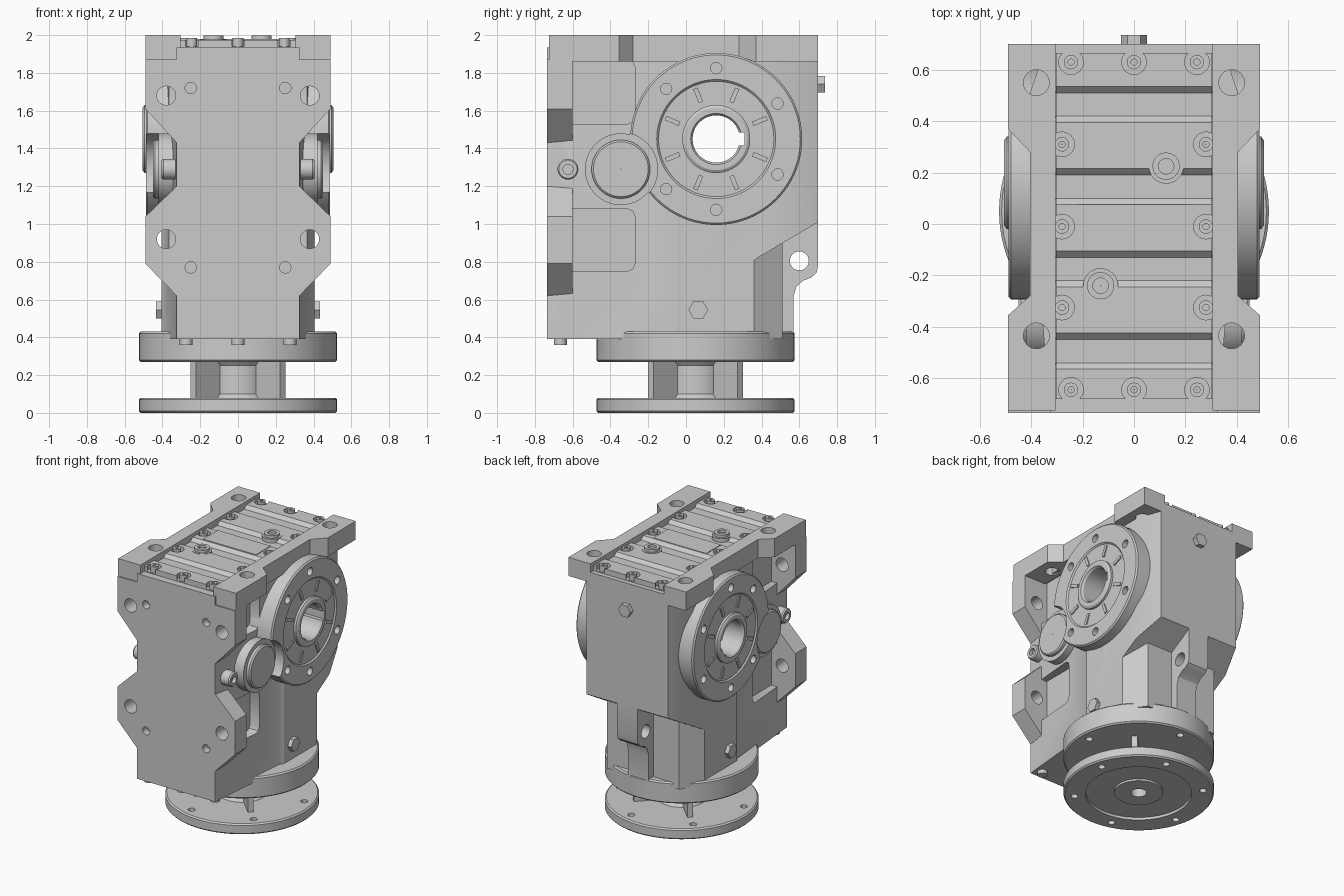
import bpy, bmesh, math
from mathutils import Vector

if "Cube" in bpy.data.objects:
    bpy.data.objects.remove(bpy.data.objects["Cube"])

AX = {'X': (1, 2, 0), 'Y': (0, 2, 1), 'Z': (0, 1, 2)}  # in-plane axes, then extrusion axis


def place(axis, u, v, w):
    p = [0, 0, 0]
    for i, c in zip(AX[axis], (u, v, w)):
        p[i] = c
    return p


def finish(name, bm):
    bmesh.ops.recalc_face_normals(bm, faces=bm.faces)
    me = bpy.data.meshes.new(name)
    bm.to_mesh(me)
    bm.free()
    ob = bpy.data.objects.new(name, me)
    bpy.context.collection.objects.link(ob)
    return ob


def prism(name, axis, pts, a, b):
    bm = bmesh.new()
    f = bm.faces.new([bm.verts.new(place(axis, u, v, a)) for u, v in pts])
    ext = bmesh.ops.extrude_face_region(bm, geom=[f])
    vs = [e for e in ext['geom'] if isinstance(e, bmesh.types.BMVert)]
    bmesh.ops.translate(bm, verts=vs, vec=Vector(place(axis, 0, 0, b - a)))
    return finish(name, bm)


def cyl(name, axis, u, v, r, a, b, n=32):
    t = 2 * math.pi / n
    return prism(name, axis, [(u + r * math.cos(i * t), v + r * math.sin(i * t)) for i in range(n)], a, b)


def rect(u0, u1, v0, v1):
    return [(u0, v0), (u1, v0), (u1, v1), (u0, v1)]


def lathe(name, axis, u, v, prof, n=64):
    """Closed (radius, height) profile turned about an axis."""
    bm = bmesh.new()
    t = 2 * math.pi / n
    rings = [[bm.verts.new(place(axis, u + r * math.cos(i * t), v + r * math.sin(i * t), h))
              for r, h in prof] for i in range(n)]
    m = len(prof)
    for i in range(n):
        p, q = rings[i], rings[(i + 1) % n]
        for j in range(m):
            k = (j + 1) % m
            bm.faces.new((p[j], p[k], q[k], q[j]))
    return finish(name, bm)


def boolean(ob, cutter, op='DIFFERENCE'):
    mod = ob.modifiers.new('cut', 'BOOLEAN')
    mod.object, mod.operation, mod.solver = cutter, op, 'EXACT'
    bpy.context.view_layer.objects.active = ob
    bpy.ops.object.modifier_apply(modifier=mod.name)
    bpy.data.objects.remove(cutter)


def sym(pts):
    """Mirror a right-hand half outline across u = 0."""
    return pts + [(-u, v) for u, v in reversed(pts)]


DY, DZ = 0.16, 1.45      # output bore centre
CY, CZ = -0.345, 1.29    # side cap centre
FY = 0.05                # input flange centre

# Main housing: plan outline trimmed by the side profile
body = prism('housing', 'Z', sym([(.325, -.735), (.385, -.06), (.405, -.03), (.405, .51), (.34, .70)]), .39, 1.935)
boolean(body, prism('trim', 'X', [(-.9, .2), (.36, .2), (.36, .81), (.70, 1.01), (.9, 1.13), (.9, 2.1), (-.9, 2.1)],
                    -1, 1), 'INTERSECT')
boolean(body, cyl('bore', 'X', DY, DZ, .16, -1, 1, 48))
for s in (1, -1):
    for z0, z1 in ((1.53, 1.87), (.75, 1.08)):
        c = .04
        pocket = [(-.6, z0), (-.27 - c, z0), (-.27 - .3 * c, z0 + .3 * c), (-.27, z0 + c),
                  (-.27, z1 - c), (-.27 - .3 * c, z1 - .3 * c), (-.27 - c, z1), (-.6, z1)]
        boolean(body, prism('pocket', 'X', pocket, *sorted((s * .29, s * .6))))
prism('rear_lower_housing', 'Z', sym([(.405, .2), (.405, .36), (.30, .51)]), .39, .93)

# Lifting lug at the back
lug = prism('lifting_lug', 'X', [(.4, .42), (.57, .42), (.57, .62), (.585, .67), (.62, .70), (.66, .715),
                                 (.69, .74), (.70, .78), (.70, 1.03), (.4, 1.03)], -.085, .085)
boolean(lug, cyl('lug_hole', 'X', .6, .805, .05, -1, 1))

for s, side in ((1, 'right'), (-1, 'left')):
    # Top mounting rail with waist
    rail = prism('top_rail_' + side, 'Z', [(s * x, y) for x, y in (
        (.305, -.725), (.49, -.725), (.49, -.355), (.405, -.28), (.405, .28), (.49, .37), (.49, .70), (.305, .70))],
        1.86, 2.0)
    for y in (.55, -.435):
        boolean(rail, cyl('hole', 'Z', s * .38, y, .05, 1.5, 2.2))

    # Front mounting feet
    for name, pts, hz in (('upper', [(.28, 1.87), (.49, 1.87), (.49, 1.61), (.325, 1.43), (.28, 1.43)], 1.68),
                          ('lower', [(.28, 1.20), (.325, 1.20), (.49, 1.04), (.49, .79), (.325, .62), (.28, .62)], .92)):
        foot = prism('front_%s_foot_%s' % (name, side), 'Y', [(s * x, z) for x, z in pts], -.735, -.6)
        boolean(foot, cyl('hole', 'Y', s * .38, hz, .05, -1, -.5))
        if name == 'upper':
            boolean(body, cyl('hole', 'Y', s * .38, hz, .05, -1, -.5))
        else:
            boolean(body, cyl('hole', 'Y', s * .38, hz, .05, -1, -.5))
    for z in (1.72, .77):
        boolean(body, cyl('small_hole', 'Y', s * .25, z, .03, -1, -.68, 20))
        for ft in ('upper', 'lower'):
            boolean(bpy.data.objects['front_%s_foot_%s' % (ft, side)],
                    cyl('small_hole', 'Y', s * .25, z, .03, -1, -.68, 20))

    # Side cap, drain plugs
    lathe('side_cap_' + side, 'X', CY, CZ, [(.001, s * .2), (.19, s * .2), (.19, s * .42), (.155, s * .42),
                                            (.155, s * .44), (.145, s * .45), (.001, s * .45)])
    lathe('side_plug_' + side, 'X', -.625, CZ, [(.001, s * .3), (.055, s * .3), (.055, s * .395), (.048, s * .405),
                                                (.026, s * .405), (.026, s * .38), (.001, s * .38)], 32)
    cyl('side_hex_plug_' + side, 'X', .065, .545, .052, *sorted((s * .37, s * .435)), 6)

# Hollow output shaft with the two round side flanges
half = [(.125, .49), (.135, .505), (.165, .505), (.18, .495), (.18, .478), (.305, .478), (.315, .488),
        (.445, .488), (.455, .478), (.455, .30), (.18, .30)]
output = lathe('output_flanges', 'X', DY, DZ, half + [(r, -x) for r, x in reversed(half)], 96)
boolean(output, prism('keyway', 'X', rect(DY + .08, DY + .15, DZ - .035, DZ + .035), -1, 1))
for s in (1, -1):
    for a in (90, 30, -30, -90, 135, -135):
        t = math.radians(a)
        boolean(output, cyl('hole', 'X', DY + .375 * math.cos(t), DZ + .375 * math.sin(t), .03,
                            *sorted((s * .43, s * .6)), 20))
    boolean(output, cyl('cap_notch', 'X', CY, CZ, .195, *sorted((s * .415, s * .6)), 48))
    # Raised spokes on the flange face
    for i in range(8):
        t = math.radians(22.5 + 45 * i)
        c, n = Vector((math.cos(t), math.sin(t))), Vector((-math.sin(t), math.cos(t))) * .012
        o = Vector((DY, DZ))
        prism('flange_spoke', 'X', [tuple(o + p) for p in (c * .21 - n, c * .29 - n, c * .29 + n, c * .21 + n)],
              *sorted((s * .47, s * .486)))

# Ribbed top cover
top = [(-.68, 1.92), (-.68, 1.975)]
for y in (-.49, -.17, .15, .47):
    top += [(y - .075, 1.975), (y - .05, 1.95), (y + .04, 1.95), (y + .065, 1.975)]
cover = prism('top_cover', 'X', top + [(.665, 1.975), (.665, 1.92)], -.304, .304)
spots = [(x, y) for y in (.63, -.645) for x in (-.245, 0, .245)] + \
        [(s * .28, y) for s in (1, -1) for y in (.31, -.01, -.325)]
for x, y in spots:
    boolean(cover, cyl('notch', 'Z', x, y, .048, 1.94, 2.1, 24))
    lathe('cover_bolt', 'Z', x, y, [(.001, 1.93), (.028, 1.93), (.028, 1.985), (.012, 1.985),
                                    (.012, 1.97), (.001, 1.97)], 20)
prism('cover_plate', 'Z', rect(-.22, .22, -.10, .075), 1.97, 1.98)
for x, y in ((.125, .225), (-.13, -.24)):
    lathe('top_plug', 'Z', x, y, [(.001, 1.94), (.068, 1.94), (.068, 1.978), (.053, 1.978), (.053, 1.998),
                                  (.03, 1.998), (.03, 1.98), (.001, 1.98)], 32)

# Rear hex plug and bolts under the front
cyl('rear_plug', 'Y', 0, 1.74, .05, .68, .735, 6)
for x in (-.275, 0, .275):
    cyl('bottom_bolt', 'Z', x, -.665, .034, .36, .40, 20)

# Input side: upper ring, ribbed neck, lower flange
ring = lathe('input_ring', 'Z', 0, FY, [(.05, .27), (.515, .27), (.525, .28), (.525, .42), (.515, .43), (.05, .43)], 96)
flange = lathe('input_flange', 'Z', 0, FY, [(.055, .005), (.17, .005), (.17, .02), (.37, .02), (.37, 0), (.515, 0),
                                            (.525, .01), (.525, .07), (.515, .08), (.055, .08)], 96)
for i in range(6):
    t = math.radians(60 * i + 15)
    boolean(flange, cyl('hole', 'Z', .45 * math.cos(t), FY + .45 * math.sin(t), .025, -.1, .2, 20))
for i in range(4):
    t = math.radians(90 * i)
    boolean(ring, cyl('hole', 'Z', .45 * math.cos(t), FY + .45 * math.sin(t), .025, .2, .33, 20))
lathe('neck', 'Z', 0, FY, [(.055, .07), (.18, .07), (.155, .10), (.155, .25), (.18, .28), (.055, .28)], 48)
for i in range(4):
    t = math.radians(45 + 90 * i)
    c, n = Vector((math.cos(t), math.sin(t))), Vector((-math.sin(t), math.cos(t))) * .02
    o = Vector((0, FY))
    prism('neck_rib', 'Z', [tuple(o + p) for p in (c * .1 - n, c * .335 - n, c * .335 + n, c * .1 + n)], .07, .28)

# Smooth round surfaces, keep edges sharp
bpy.ops.object.select_all(action='SELECT')
bpy.context.view_layer.objects.active = body
bpy.ops.object.shade_smooth_by_angle(angle=math.radians(30))
